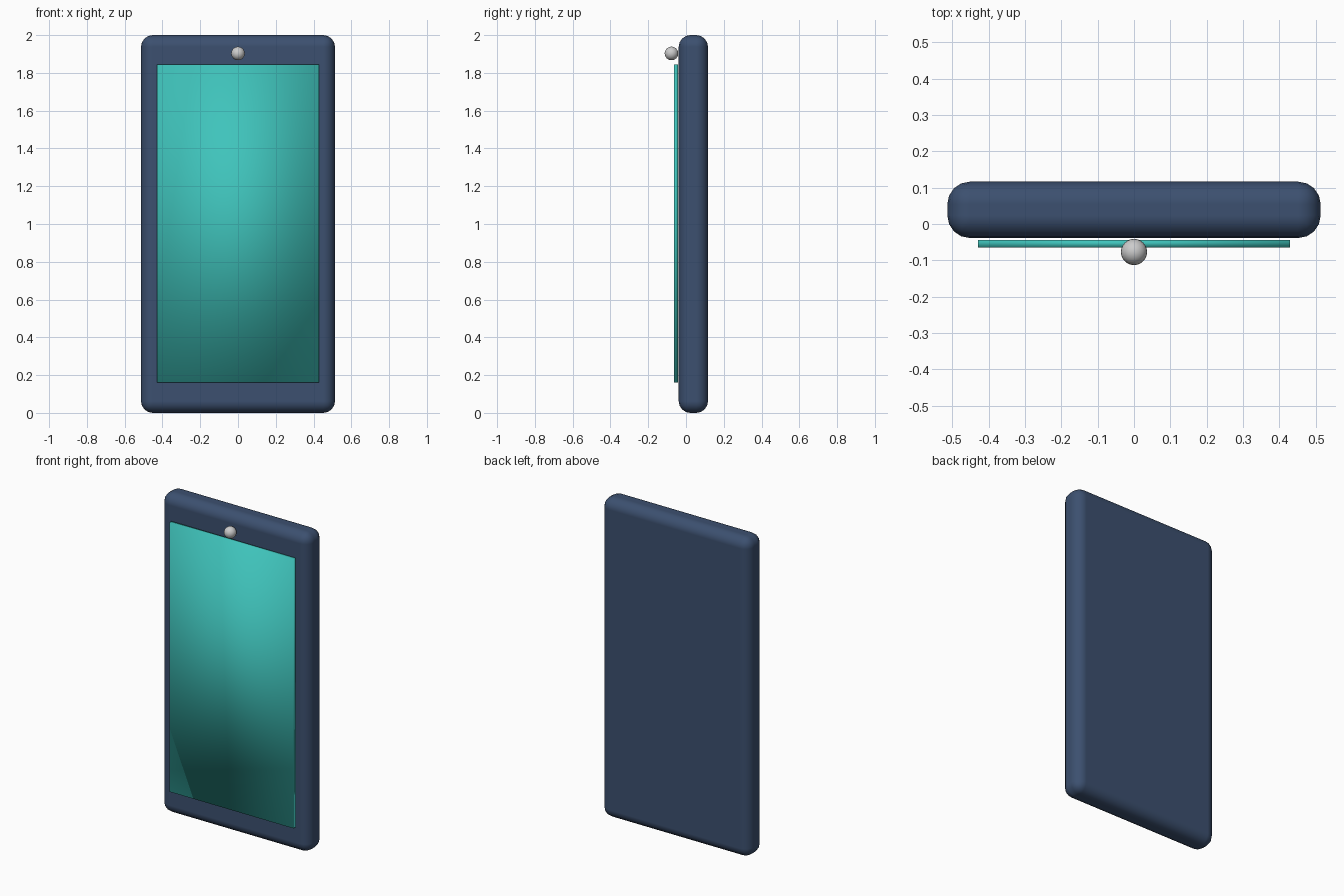
import bpy

if "Cube" in bpy.data.objects:
    bpy.data.objects.remove(bpy.data.objects["Cube"])


def material(name, rgb):
    mat = bpy.data.materials.new(name)
    mat.diffuse_color = (*rgb, 1)
    mat.use_nodes = True
    mat.node_tree.nodes["Principled BSDF"].inputs["Base Color"].default_value = mat.diffuse_color
    return mat


def box(name, size, centre, mat):
    bpy.ops.mesh.primitive_cube_add(size=1, location=centre)
    ob = bpy.context.object
    ob.name = name
    ob.scale = size
    bpy.ops.object.transform_apply(location=False, rotation=False, scale=True)
    ob.data.materials.append(mat)
    bpy.ops.object.shade_smooth()
    return ob


navy = material("navy", (0.045, 0.08, 0.16))
teal = material("teal", (0.05, 0.55, 0.50))

# Rounded slab body
body = box("body", (1.027, 0.155, 2.0), (0, 0.039, 1.0), navy)
bevel = body.modifiers.new("rounded_edges", 'BEVEL')
bevel.width = 0.062
bevel.segments = 4
bevel.harden_normals = True

# Thin screen panel just in front of the body, soft shaded across its faces
box("screen", (0.857, 0.021, 1.684), (0, -0.054, 1.003), teal)

# Small round camera button above the screen
bpy.ops.mesh.primitive_uv_sphere_add(segments=24, ring_count=12, radius=0.036,
                                     location=(0, -0.077, 1.903))
bpy.context.object.name = "camera_button"
bpy.ops.object.shade_smooth()
